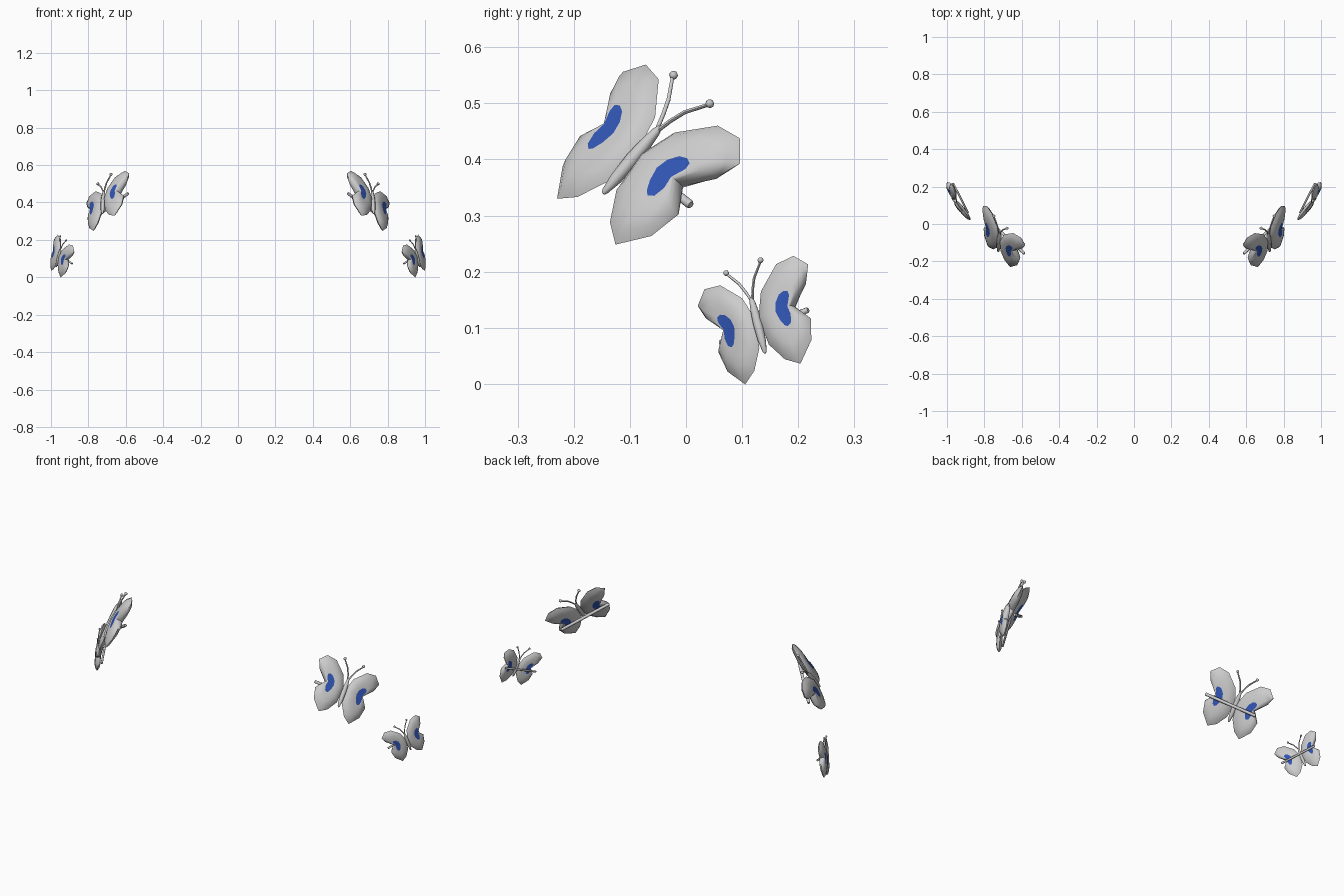
import bpy, bmesh, math
from mathutils import Matrix, Vector

if "Cube" in bpy.data.objects:
    bpy.data.objects.remove(bpy.data.objects["Cube"])

blue = bpy.data.materials.new("blue_spot")
blue.diffuse_color = (0.03, 0.09, 0.45, 1)
blue.use_nodes = True
blue.node_tree.nodes["Principled BSDF"].inputs["Base Color"].default_value = blue.diffuse_color

# Wing outline, starting at the notch, and the spot's edge matched point by point.
# Local axes: a = toward head, b = toward wing tip, h = away from the clip
OUTLINE = [(.020, .106), (.074, .158), (.115, .174), (.150, .140), (.143, .088), (.085, .029),
           (.018, .005), (-.060, .015), (-.112, .048), (-.137, .087), (-.085, .132), (-.028, .145)]
SPOT = [(.018, .100), (.045, .112), (.058, .111), (.062, .100), (.056, .085), (.038, .071),
        (.015, .065), (-.010, .071), (-.028, .080), (-.034, .088), (-.027, .099), (-.005, .104)]
LEVELS = [(0.2, .013), (0.5, .020), (0.8, .0225), (1.0, .022)]


def finish(bm, name, frame, angle=50):
    bm.transform(frame)
    bmesh.ops.recalc_face_normals(bm, faces=bm.faces)
    me = bpy.data.meshes.new(name)
    bm.to_mesh(me)
    bm.free()
    ob = bpy.data.objects.new(name, me)
    bpy.context.collection.objects.link(ob)
    # twin on the other side
    ob.modifiers.new("mirror", 'MIRROR').use_mirror_merge = False
    bpy.ops.object.select_all(action='DESELECT')
    ob.select_set(True)
    bpy.context.view_layer.objects.active = ob
    bpy.ops.object.shade_smooth_by_angle(angle=math.radians(angle))
    return ob


def wing(name, frame, side):
    bm = bmesh.new()

    def ring(t, off):
        out = []
        for (a0, b0), (a1, b1) in zip(OUTLINE, SPOT):
            a, b = a0 + (a1 - a0) * t, b0 + (b1 - b0) * t
            out.append(bm.verts.new((a, b * side, off - .15 * b)))
        return out

    rim = ring(0, 0)
    n = len(rim)
    for sign in (1, -0.9):
        prev = rim
        for t, off in LEVELS:
            cur = ring(t, off * sign)
            for i in range(n):
                j = (i + 1) % n
                bm.faces.new((prev[i], prev[j], cur[j], cur[i]))
            prev = cur
        spot = bm.faces.new(prev)
        spot.material_index = 1
        bmesh.ops.triangulate(bm, faces=[spot])
    ob = finish(bm, name, frame)
    ob.data.materials.append(None)
    ob.data.materials.append(blue)


def tube(bm, path, radii, sides=8):
    # round tube along a path lying in the a-b plane
    pts = [Vector(p) for p in path]
    rings = []
    for i, p in enumerate(pts):
        d = (pts[min(i + 1, len(pts) - 1)] - pts[max(i - 1, 0)]).normalized()
        across = Vector((-d.y, d.x, 0)).normalized()
        up = d.cross(across)
        rings.append([bm.verts.new(p + radii[i] * (across * math.cos(k * math.tau / sides)
                      + up * math.sin(k * math.tau / sides))) for k in range(sides)])
    for r, s in zip(rings, rings[1:]):
        for k in range(sides):
            m = (k + 1) % sides
            bm.faces.new((r[k], r[m], s[m], s[k]))
    bm.faces.new(rings[0])
    bm.faces.new(rings[-1])


def butterfly(prefix, centre, u, v, scale):
    u = Vector(u).normalized()
    v = Vector(v)
    v = (v - u * v.dot(u)).normalized()
    n = u.cross(v)
    frame = (Matrix.Translation(centre) @ Matrix((u, v, n)).transposed().to_4x4()
             @ Matrix.Scale(scale, 4))
    # wings and feelers
    for side, word in ((1, "inner"), (-1, "outer")):
        wing(f"{prefix}_{word}_wing", frame, side)
        bm = bmesh.new()
        tube(bm, [(.070, .002 * side, .002), (.096, .011 * side, .004),
                  (.124, .024 * side, .005), (.162, .054 * side, .003)],
             [.004, .004, .004, .0035], 6)
        bmesh.ops.create_uvsphere(bm, u_segments=8, v_segments=6, radius=.008,
                                  matrix=Matrix.Translation((.164, .054 * side, .003)))
        finish(bm, f"{prefix}_{word}_feeler", frame, 60)
    # spindle body
    bm = bmesh.new()
    tube(bm, [(a, 0, .002) for a in (-.080, -.074, -.045, 0, .035, .065, .077)],
         [.003, .006, .011, .013, .0115, .008, .004])
    finish(bm, f"{prefix}_body", frame, 60)
    # pin at the back
    bm = bmesh.new()
    tube(bm, [(.004, b, -.049) for b in (-.130, -.127, .145, .148)], [.006, .008, .008, .006])
    finish(bm, f"{prefix}_pin", frame)


butterfly("large", (.72, -.095, .399), (-.05, .65, .76), (-.65, -.60, .47), 1.0)
butterfly("small", (.959, .129, .105), (-.235, -.235, .943), (-.43, -.845, -.33), .67)
